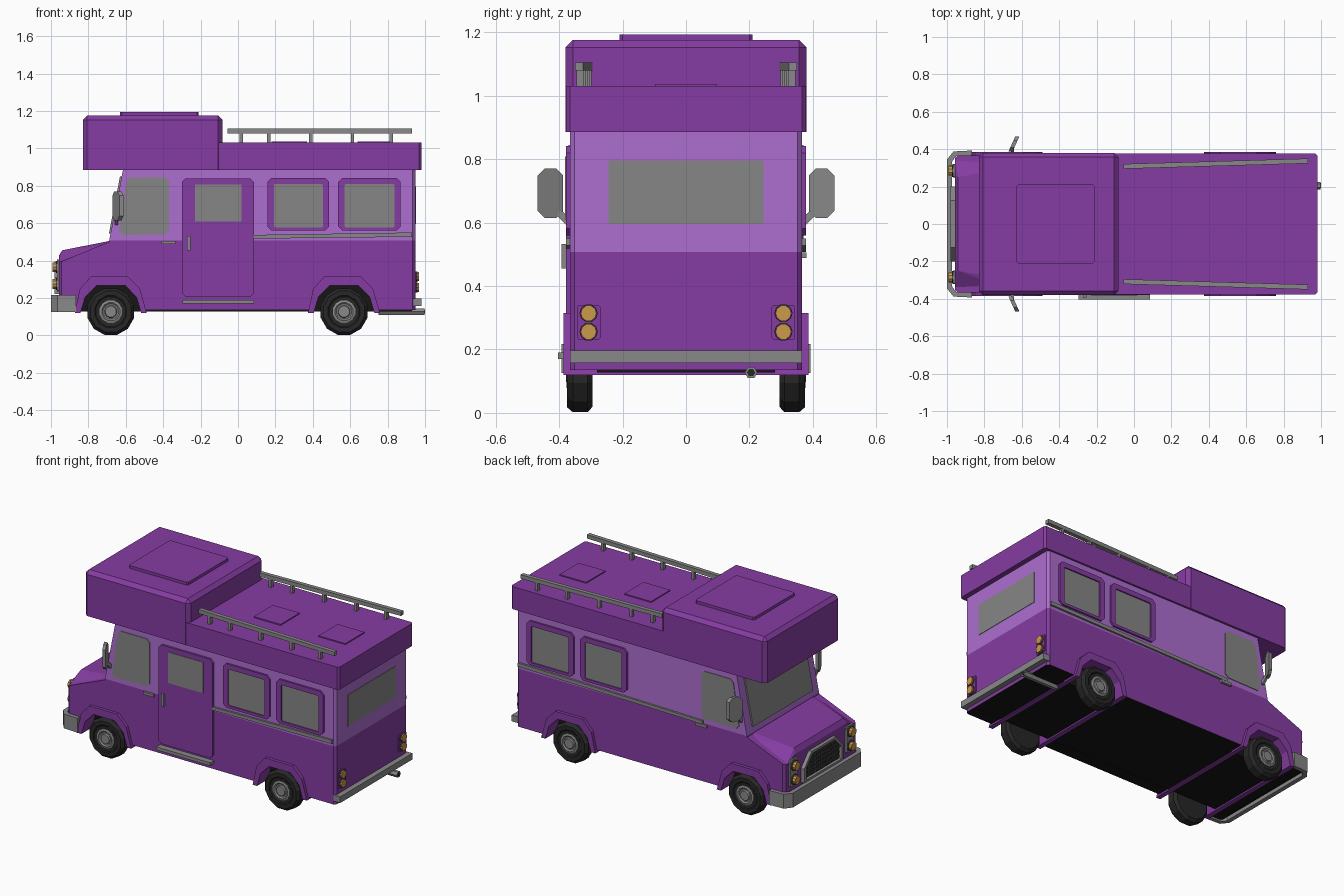
import bpy, bmesh, math
from mathutils import Vector

if "Cube" in bpy.data.objects:
    bpy.data.objects.remove(bpy.data.objects["Cube"])


def material(name, rgb):
    m = bpy.data.materials.new(name)
    m.diffuse_color = (*rgb, 1)
    m.use_nodes = True
    m.node_tree.nodes["Principled BSDF"].inputs["Base Color"].default_value = m.diffuse_color
    return m


PURPLE = material("purple paint", (0.235, 0.045, 0.36))
LILAC = material("lilac paint", (0.42, 0.155, 0.63))
GREY = material("grey metal", (0.25, 0.25, 0.25))
GLASS = material("grey glass", (0.24, 0.24, 0.24))
DARK = material("dark grey trim", (0.07, 0.07, 0.07))
RUBBER = material("black rubber", (0.02, 0.02, 0.02))
FLOOR = material("black floor", (0.008, 0.008, 0.008))
AMBER = material("amber lamp", (0.60, 0.32, 0.07))


def finish(name, bm, *mats):
    bmesh.ops.recalc_face_normals(bm, faces=bm.faces)
    me = bpy.data.meshes.new(name)
    bm.to_mesh(me)
    bm.free()
    for m in mats:
        me.materials.append(m)
    ob = bpy.data.objects.new(name, me)
    bpy.context.collection.objects.link(ob)
    return ob


def place(axis, u, v, t):
    return {'x': (t, u, v), 'y': (u, t, v), 'z': (u, v, t)}[axis]


def prism_bm(pts, axis, a, b):
    bm = bmesh.new()
    lo = [bm.verts.new(place(axis, u, v, a)) for u, v in pts]
    hi = [bm.verts.new(place(axis, u, v, b)) for u, v in pts]
    bm.faces.new(lo)
    bm.faces.new(hi)
    for i in range(len(pts)):
        j = (i + 1) % len(pts)
        bm.faces.new((lo[i], lo[j], hi[j], hi[i]))
    return bm


def prism(name, pts, axis, a, b, mat):
    return finish(name, prism_bm(pts, axis, a, b), mat)


def ring(name, outer, inner, axis, a, b, mat):
    bm = bmesh.new()
    loops = [[bm.verts.new(place(axis, u, v, t)) for u, v in p]
             for p, t in ((outer, a), (outer, b), (inner, b), (inner, a))]
    n = len(outer)
    for k in range(4):
        p, q = loops[k], loops[(k + 1) % 4]
        for i in range(n):
            j = (i + 1) % n
            bm.faces.new((p[i], p[j], q[j], q[i]))
    return finish(name, bm, mat)


def rect(u0, u1, v0, v1, c=0.0):
    if not c:
        return [(u0, v0), (u1, v0), (u1, v1), (u0, v1)]
    return [(u0 + c, v0), (u1 - c, v0), (u1, v0 + c), (u1, v1 - c),
            (u1 - c, v1), (u0 + c, v1), (u0, v1 - c), (u0, v0 + c)]


def circle(u, v, r, n=10):
    return [(u + r * math.cos(2 * math.pi * i / n), v + r * math.sin(2 * math.pi * i / n)) for i in range(n)]


def hull(name, pts, mat):
    bm = bmesh.new()
    for p in pts:
        bm.verts.new(p)
    bmesh.ops.convex_hull(bm, input=bm.verts[:])
    bmesh.ops.dissolve_limit(bm, angle_limit=0.02, verts=bm.verts[:], edges=bm.edges[:])
    return finish(name, bm, mat)


def lathe(name, prof, cx, cz, s, mat, n=12):
    # profile of (radius, distance from centre line) spun about the axle
    bm = bmesh.new()
    rows = [[bm.verts.new((cx + r * math.cos(2 * math.pi * (i + .5) / n), s * y,
                           cz + r * math.sin(2 * math.pi * (i + .5) / n))) for i in range(n)] for r, y in prof]
    for p, q in zip(rows, rows[1:]):
        for i in range(n):
            j = (i + 1) % n
            bm.faces.new((p[i], p[j], q[j], q[i]))
    bm.faces.new(rows[0])
    bm.faces.new(rows[-1])
    return finish(name, bm, mat)


# Body shell: side profile with wheel notches, split in colour by height
W = 0.366
AXLES = (-0.68, 0.567)
notch = [(-0.17, 0.135), (-0.14, 0.22), (-0.08, 0.285), (0.08, 0.285), (0.14, 0.22), (0.17, 0.135)]
profile = [(-0.957, 0.135)]
for ax in AXLES:
    profile += [(ax + x, z) for x, z in notch]
profile += [(0.948, 0.135), (0.948, 0.90), (-0.612, 0.90), (-0.69, 0.50), (-0.957, 0.39)]
bm = prism_bm(profile, 'y', -W, W)
corner = [e for e in bm.edges if abs(e.verts[0].co.x - e.verts[1].co.x) < 1e-4
          and abs(e.verts[0].co.y - e.verts[1].co.y) < 1e-4 and abs(e.verts[0].co.x) > 0.94]
bmesh.ops.bevel(bm, geom=corner, offset=0.014, segments=1, affect='EDGES')
bmesh.ops.bisect_plane(bm, geom=bm.verts[:] + bm.edges[:] + bm.faces[:],
                       plane_co=(0, 0, 0.508), plane_no=(0, 0, 1))
bmesh.ops.recalc_face_normals(bm, faces=bm.faces)
for f in bm.faces:
    z = f.calc_center_median().z
    if f.normal.z < -0.9 and z < 0.2:
        f.material_index = 2
    elif min(v.co.z for v in f.verts) > 0.499 and z > 0.508:
        f.material_index = 1
finish("body_shell", bm, PURPLE, LILAC, FLOOR)
prism("underbody", rect(-0.94, 0.93, 0.128, 0.32), 'y', -0.28, 0.28, FLOOR)

# Raised hood panel
hull("hood", [(x, s * y, z) for s in (-1, 1) for x, y, z in (
    (-0.958, 0.345, 0.385), (-0.958, 0.26, 0.425), (-0.94, 0.25, 0.455),
    (-0.68, 0.30, 0.506), (-0.68, 0.35, 0.488))], PURPLE)

# Roof: long low box plus raised front box with chamfered edges
prism("rear_roof", rect(-0.2, 0.98, -0.378, 0.378, 0.012), 'z', 0.885, 1.03, PURPLE)
bm = prism_bm(rect(-0.83, -0.083, -0.38, 0.38), 'z', 0.885, 1.175)
bmesh.ops.bevel(bm, geom=[e for e in bm.edges if max(v.co.z for v in e.verts) > 1],
                offset=0.023, segments=1, affect='EDGES')
finish("front_roof", bm, PURPLE)
prism("large_roof_hatch", rect(-0.63, -0.21, -0.21, 0.21, 0.01), 'z', 1.17, 1.193, PURPLE)
for x in (0.275, 0.735):
    prism("small_roof_hatch", rect(x - 0.095, x + 0.095, -0.097, 0.097), 'z', 1.02, 1.037, PURPLE)

# Windscreen and rear window
prism("windscreen", [(-0.69, 0.545), (-0.631, 0.85), (-0.615, 0.85), (-0.674, 0.545)], 'y', -0.305, 0.305, GLASS)
prism("rear_window", rect(-0.245, 0.245, 0.595, 0.795), 'x', 0.94, 0.951, GLASS)

# Parts on both sides
for s in (-1, 1):
    cab = [(-0.635, 0.56), (-0.595, 0.825), (-0.575, 0.845), (-0.39, 0.845),
           (-0.37, 0.825), (-0.37, 0.56), (-0.395, 0.54), (-0.615, 0.537)]
    prism("cab_window", cab, 'y', s * 0.35, s * 0.370, GLASS)
    prism("cab_handle", rect(-0.41, -0.335, 0.488, 0.505), 'y', s * 0.36, s * 0.38, GREY)
    for x0, x1 in ((0.157, 0.487), (0.535, 0.869)):
        ring("window_frame", rect(x0, x1, 0.56, 0.842, 0.022), rect(x0 + 0.035, x1 - 0.033, 0.577, 0.81, 0.006),
             'y', s * 0.355, s * 0.378, PURPLE)
        prism("side_window", rect(x0 + 0.03, x1 - 0.028, 0.572, 0.815), 'y', s * 0.35, s * 0.370, GLASS)
    xs = 0.085 if s < 0 else -0.38
    zs = 0.517 if s < 0 else 0.507
    prism("side_trim", [(xs, zs), (0.93, 0.527), (0.93, 0.550), (xs, zs + 0.02)], 'y', s * 0.36, s * 0.378, GREY)
    # Mirrors, swept back towards the tip
    mir = prism("mirror", rect(s * 0.387, s * 0.468, 0.615, 0.77, s * 0.022) if s > 0 else
                [(-u, v) for u, v in rect(0.387, 0.468, 0.615, 0.77, 0.022)], 'x', -0.652, -0.63, GREY)
    for v in mir.data.vertices:
        v.co.x += 0.45 * (abs(v.co.y) - 0.43)
    arm = [(s * 0.36, 0.59), (s * 0.375, 0.59), (s * 0.41, 0.625), (s * 0.395, 0.64), (s * 0.36, 0.61)]
    prism("mirror_arm", arm, 'x', -0.658, -0.642, GREY)
    # Roof rails
    ya, yb = s * 0.308, s * 0.337
    prism("roof_rail", [(-0.055, ya - 0.013), (0.93, yb - 0.013), (0.93, yb + 0.013), (-0.055, ya + 0.013)],
          'z', 1.08, 1.105, GREY)
    for x in (0.018, 0.165, 0.388, 0.612, 0.82):
        y = ya + (yb - ya) * (x + 0.055) / 0.985
        prism("rail_post", rect(x - 0.009, x + 0.009, y - 0.012, y + 0.012), 'z', 1.02, 1.085, GREY)
    # Wheels
    for ax in AXLES:
        lathe("tyre", [(0.05, 0.295), (0.112, 0.295), (0.129, 0.31), (0.129, 0.357), (0.113, 0.375),
                       (0.088, 0.375), (0.082, 0.370), (0.06, 0.368)], ax, 0.127, s, RUBBER)
        lathe("hub", [(0.062, 0.35), (0.062, 0.372), (0.050, 0.376), (0.042, 0.369), (0.034, 0.369),
                      (0.030, 0.379), (0.02, 0.379)], ax, 0.127, s, GREY)
    # Lamps front and rear
    for x0, x1, x2, zc in ((-0.95, -0.968, -0.993, 0.32), (0.94, 0.955, 0.968, 0.285)):
        yc = s * (0.285 if x0 < 0 else 0.307)
        hz = 0.085 if x0 < 0 else 0.055
        prism("lamp_plate", rect(yc - 0.037, yc + 0.037, zc - hz, zc + hz, 0.006), 'x', x0, x1,
              GREY if x0 < 0 else PURPLE)
        for dz in (-1, 1):
            z = zc + dz * hz * 0.53
            ring("lamp_rim", circle(yc, z, 0.034 if x0 < 0 else 0.029), circle(yc, z, 0.026), 'x', x0, x1 * 1.006, DARK)
            prism("lamp", circle(yc, z, 0.027 if x0 < 0 else 0.025), 'x', x0, x2, AMBER)

# Wheel arches running right across the vehicle
for ax in AXLES:
    arch = [(-0.193, 0.12), (-0.165, 0.25), (-0.105, 0.315), (0.09, 0.315), (0.155, 0.25), (0.192, 0.12),
            (0.162, 0.12), (0.137, 0.205), (0.075, 0.268), (-0.075, 0.268), (-0.137, 0.205), (-0.162, 0.12)]
    prism("wheel_arch", [(ax + x, z) for x, z in arch], 'y', -0.386, 0.386, PURPLE)

# Entry door, window, handle and step on the near side
prism("door", rect(-0.30, 0.085, 0.205, 0.84, 0.02), 'y', -0.355, -0.379, PURPLE)
prism("door_window", rect(-0.23, 0.02, 0.61, 0.808), 'y', -0.37, -0.382, GLASS)
prism("door_handle", rect(-0.272, -0.253, 0.455, 0.532), 'y', -0.37, -0.393, GREY)
prism("door_step", rect(-0.298, 0.085, -0.404, -0.34), 'z', 0.17, 0.19, GREY)

# Grille
outer = [(-0.20, 0.22), (0.20, 0.22), (0.20, 0.31), (0.125, 0.395), (-0.125, 0.395), (-0.20, 0.31)]
inner = [(u * 0.9, 0.3 + (v - 0.3) * 0.84) for u, v in outer]
ring("grille_frame", outer, inner, 'x', -0.95, -0.98, GREY)
prism("grille_panel", inner, 'x', -0.95, -0.962, RUBBER)
for i in range(5):
    z = 0.25 + i * 0.027
    w = 0.178 if z < 0.31 else 0.178 - 0.85 * (z - 0.31)
    prism("grille_bar", rect(-w, w, z - 0.004, z + 0.004), 'x', -0.955, -0.967, DARK)
for i in range(-7, 8):
    prism("grille_slat", rect(i * .022 - .003, i * .022 + .003, 0.235, 0.37 - max(0, abs(i) - 5) * .022),
          'x', -0.955, -0.966, DARK)

# Bumpers and tailpipe
half = [(-0.865, 0.393), (-0.965, 0.388), (-1.0, 0.345)]
back = [(-0.972, 0.335), (-0.950, 0.363), (-0.865, 0.368)]
prism("front_bumper", half + [(x, -y) for x, y in half[::-1]] + [(x, -y) for x, y in back[::-1]] + back,
      'z', 0.125, 0.217, GREY)
prism("rear_bumper", rect(0.935, 0.982, 0.157, 0.197), 'y', -0.366, 0.366, GREY)
prism("tailpipe", circle(0.205, 0.127, 0.02, 6), 'x', 0.75, 0.998, GREY)
prism("tailpipe_bore", circle(0.205, 0.127, 0.013, 6), 'x', 0.99, 1.0, RUBBER)
